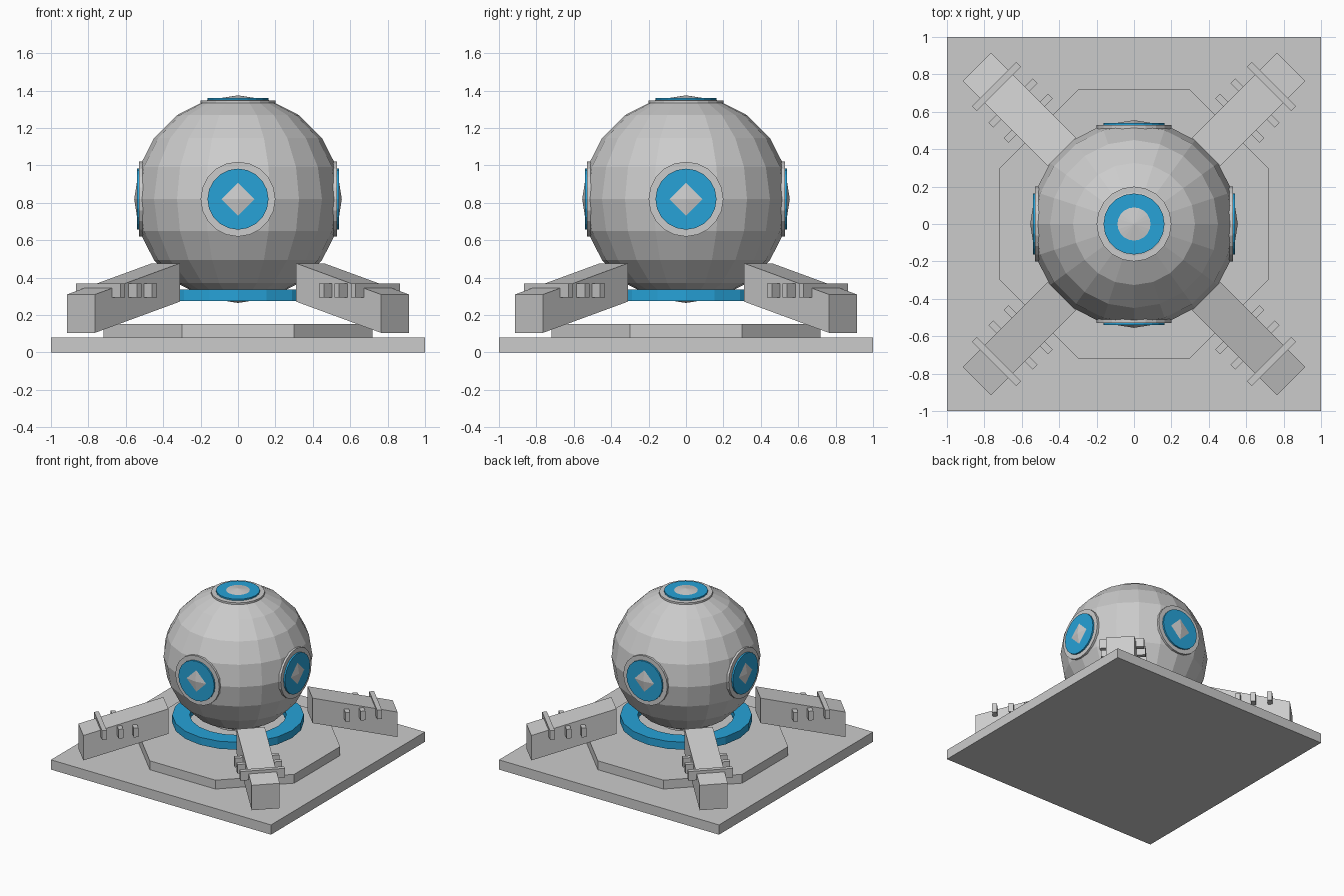
import bpy, bmesh
from math import pi, cos, sin, radians
from mathutils import Matrix, Vector

if "Cube" in bpy.data.objects:
    bpy.data.objects.remove(bpy.data.objects["Cube"])

blue = bpy.data.materials.new("blue")
blue.diffuse_color = (0.02, 0.36, 0.68, 1)
blue.use_nodes = True
blue.node_tree.nodes["Principled BSDF"].inputs["Base Color"].default_value = blue.diffuse_color


def finish(name, bm, matrix=Matrix(), mat=None):
    """Turn a bmesh into a named flat-shaded object."""
    bmesh.ops.transform(bm, matrix=matrix, verts=bm.verts)
    bmesh.ops.recalc_face_normals(bm, faces=bm.faces)
    mesh = bpy.data.meshes.new(name)
    bm.to_mesh(mesh)
    bm.free()
    obj = bpy.data.objects.new(name, mesh)
    bpy.context.collection.objects.link(obj)
    if mat:
        mesh.materials.append(mat)
    return obj


def box(name, lo, hi, matrix=Matrix()):
    bm = bmesh.new()
    bmesh.ops.create_cube(bm, size=1)
    lo, hi = Vector(lo), Vector(hi)
    place = Matrix.Translation((lo + hi) / 2) @ Matrix.Diagonal((*(hi - lo), 1))
    return finish(name, bm, matrix @ place)


def disc(name, radius, z0, z1, sides, turn=0, matrix=Matrix(), mat=None):
    bm = bmesh.new()
    bmesh.ops.create_cone(bm, cap_ends=True, segments=sides, radius1=radius,
                          radius2=radius, depth=z1 - z0)
    place = Matrix.Translation((0, 0, (z0 + z1) / 2)) @ Matrix.Rotation(turn, 4, 'Z')
    return finish(name, bm, matrix @ place, mat)


def ring(name, r_in, r_out, z0, z1, sides, mat=None):
    """Rectangular profile swept round the z axis."""
    bm = bmesh.new()
    profile = [(r_in, z0), (r_out, z0), (r_out, z1), (r_in, z1)]
    loops = [[bm.verts.new((r * cos(2 * pi * i / sides), r * sin(2 * pi * i / sides), z))
              for r, z in profile] for i in range(sides)]
    for i in range(sides):
        a, b = loops[i], loops[(i + 1) % sides]
        for j in range(4):
            k = (j + 1) % 4
            bm.faces.new((a[j], b[j], b[k], a[k]))
    return finish(name, bm, mat=mat)


# Stepped base
box("base_plate", (-1, -1, 0), (1, 1, 0.08))
disc("octagon_step", 0.779, 0.08, 0.153, 8, pi / 8)

# Floating ring under the ball
ring("support_ring", 0.36, 0.49, 0.275, 0.337, 20, blue)

# Low-poly ball; its vertices poke through the port discs
centre = Matrix.Translation((0, 0, 0.82))
bm = bmesh.new()
bmesh.ops.create_uvsphere(bm, u_segments=20, v_segments=10, radius=0.555)
finish("ball", bm, centre)

# Six ports, one on each axis direction
directions = {"top": (0, 0, 1), "bottom": (0, 0, -1), "front": (0, -1, 0),
              "back": (0, 1, 0), "left": (-1, 0, 0), "right": (1, 0, 0)}
for side, d in directions.items():
    m = centre @ Vector(d).to_track_quat('Z', 'Y').to_matrix().to_4x4()
    disc(side + "_port_collar", 0.2, 0.505, 0.528, 20, matrix=m)
    disc(side + "_port_disc", 0.163, 0.52, 0.541, 20, matrix=m, mat=blue)

# Four sloping diagonal legs, each with three cross bars
leg_profile = [(0.545, 0.272), (1.188, 0.105), (1.188, 0.31), (0.545, 0.477)]
for n, name in enumerate(("back_right", "back_left", "front_left", "front_right")):
    m = Matrix.Rotation(radians(45 + 90 * n), 4, 'Z')
    bm = bmesh.new()
    face = bm.faces.new([bm.verts.new((x, -0.106, z)) for x, z in leg_profile])
    new = bmesh.ops.extrude_face_region(bm, geom=[face])["geom"]
    bmesh.ops.translate(bm, vec=(0, 0.212, 0),
                        verts=[v for v in new if isinstance(v, bmesh.types.BMVert)])
    finish(name + "_leg", bm, m)
    for i, r in enumerate((0.80, 0.915, 1.04)):
        box(f"{name}_leg_bar_{i + 1}", (r - 0.018, -0.168, 0.293),
            (r + 0.018, 0.168, 0.368), m)
